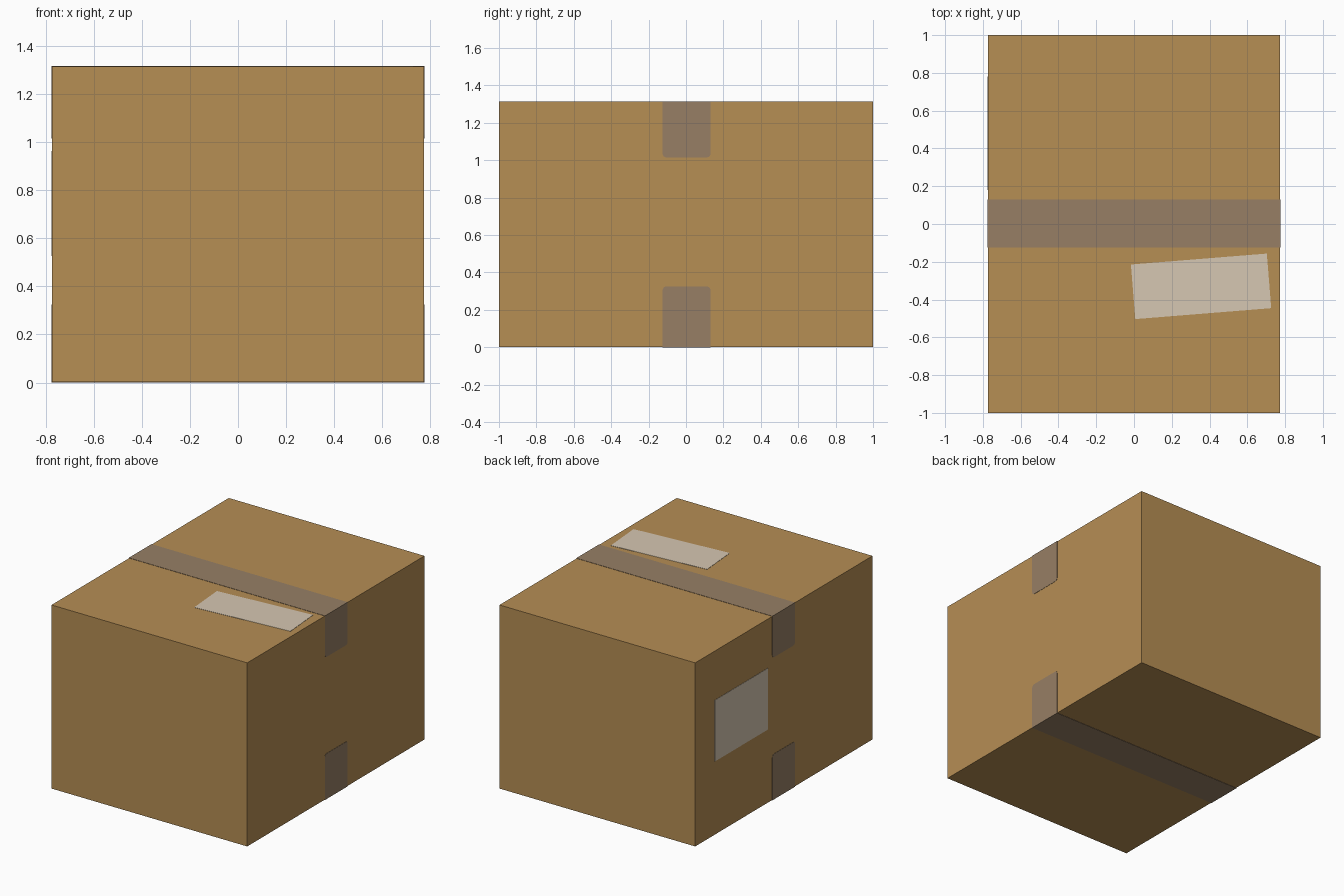
import bpy, bmesh, math
from mathutils import Matrix, Vector

if "Cube" in bpy.data.objects:
    bpy.data.objects.remove(bpy.data.objects["Cube"])

W, D, H = 0.775, 1.0, 1.315      # half width, half depth, height
T = 0.002                        # tape and label thickness


def material(name, srgb):
    lin = [((c / 255 + 0.055) / 1.055) ** 2.4 for c in srgb]
    m = bpy.data.materials.new(name)
    m.diffuse_color = (*lin, 1)
    m.use_nodes = True
    m.node_tree.nodes["Principled BSDF"].inputs["Base Color"].default_value = m.diffuse_color
    return m


card = material("cardboard brown", (182, 142, 84))
tape = material("tape grey brown", (151, 127, 101))
paper = material("label off white", (214, 199, 178))


def plate(name, pts, origin, u, v, mat, thick=T):
    """Flat outline in axes u, v, extruded outwards along u x v."""
    u, v, o = Vector(u), Vector(v), Vector(origin)
    n = u.cross(v)
    bm = bmesh.new()
    face = bm.faces.new([bm.verts.new(o + u * a + v * b) for a, b in pts])
    ext = bmesh.ops.extrude_face_region(bm, geom=[face])
    top = [g for g in ext["geom"] if isinstance(g, bmesh.types.BMVert)]
    bmesh.ops.translate(bm, verts=top, vec=n * thick)
    bmesh.ops.recalc_face_normals(bm, faces=bm.faces)
    me = bpy.data.meshes.new(name)
    bm.to_mesh(me)
    bm.free()
    me.materials.append(mat)
    ob = bpy.data.objects.new(name, me)
    bpy.context.collection.objects.link(ob)
    return ob


def rect(w, h):
    return [(-w, -h), (w, -h), (w, h), (-w, h)]


def flap(w, length, r=0.02):
    """Strip running from 0 to length with rounded far corners."""
    pts = [(-w, 0), (w, 0)]
    for cx, start in ((w - r, 0), (r - w, 90)):
        for i in range(5):
            a = math.radians(start + i * 22.5)
            pts.append((cx + r * math.cos(a), length - r + r * math.sin(a)))
    return pts


# Box body
BW = W - T
plate("box_body", rect(BW, D), (0, 0, T), (1, 0, 0), (0, 1, 0), card, H - 2 * T)

# Tape across the top and bottom, folded down onto both sides
TY, TW = 0.003, 0.128
plate("top_tape", rect(W, TW), (0, TY, H - T), (1, 0, 0), (0, 1, 0), tape)
plate("bottom_tape", rect(W, TW), (0, TY, T), (1, 0, 0), (0, -1, 0), tape)
for side, s in (("right", 1), ("left", -1)):
    plate(side + "_upper_tape_end", flap(TW, 0.30), (s * BW, TY, H),
          (0, -s, 0), (0, 0, -1), tape)
    plate(side + "_lower_tape_end", flap(TW, 0.325), (s * BW, TY, 0),
          (0, s, 0), (0, 0, 1), tape)

# Slightly turned label on the top
rot = Matrix.Rotation(math.radians(4.6), 3, 'Z')
plate("top_label", rect(0.361, 0.145), (0.355, -0.33, H - 2 * T),
      rot @ Vector((1, 0, 0)), rot @ Vector((0, 1, 0)), paper, 2 * T)

# Label on the left side
plate("left_label", rect(0.30, 0.219), (-BW, 0.48, 0.744),
      (0, -1, 0), (0, 0, 1), paper)
